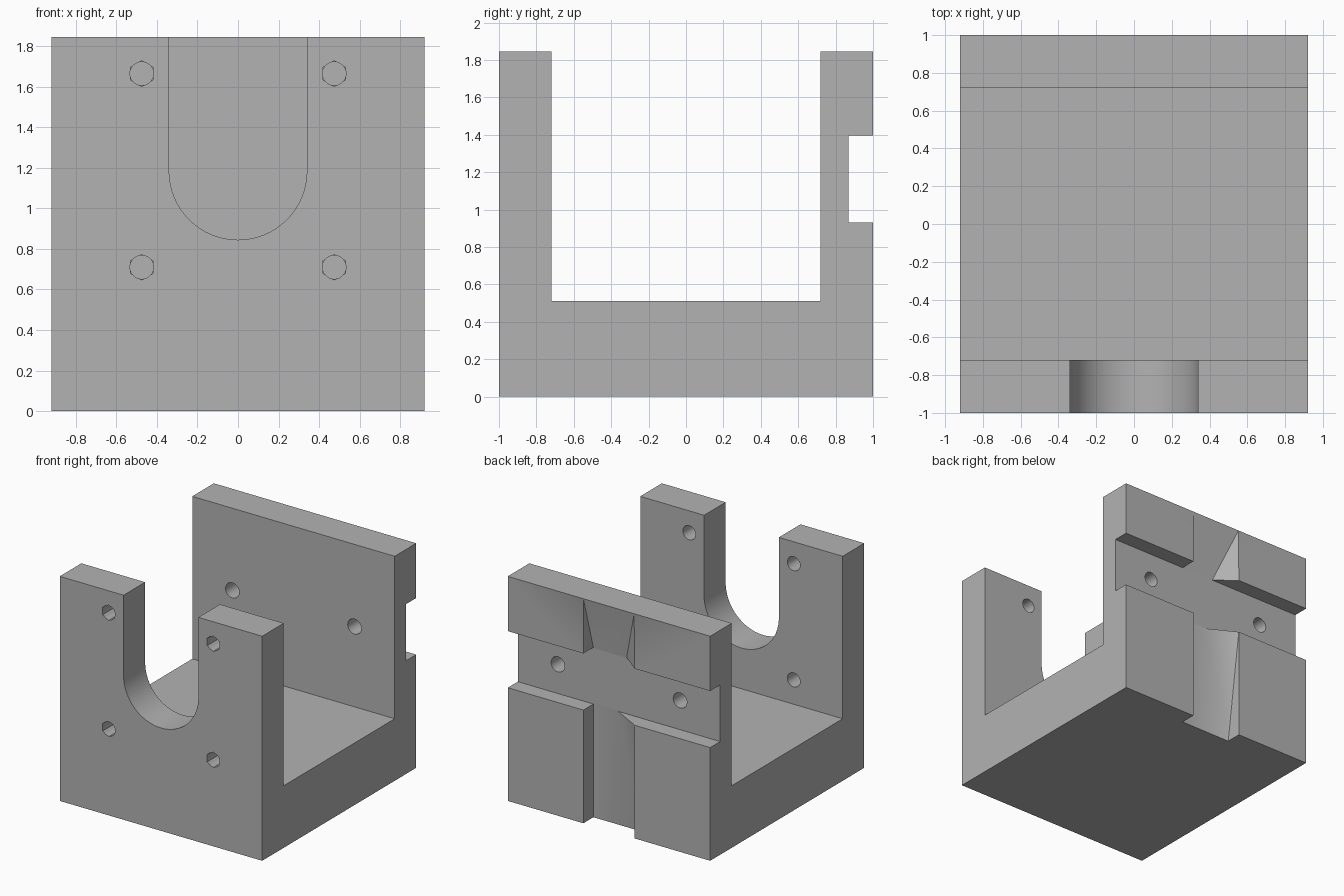
import bpy, bmesh
from math import sin, cos, pi, radians
from mathutils import Vector

cube = bpy.data.objects.get("Cube")
if cube:
    bpy.data.objects.remove(cube)

W, H = 0.92, 1.845            # half width, height
WALL = 0.72                   # inner face of both walls
SLOT_LOW, SLOT_HIGH = 0.93, 1.395
FLOOR = 0.87                  # floor of the rear grooves
G = 0.2325                    # half width of the rear vertical groove

grey = bpy.data.materials.new("plain_grey")
grey.use_nodes = True
colour = (0.45, 0.45, 0.45, 1)
grey.diffuse_color = colour
grey.node_tree.nodes["Principled BSDF"].inputs["Base Color"].default_value = colour


def add_object(name, bm):
    bmesh.ops.recalc_face_normals(bm, faces=bm.faces)
    mesh = bpy.data.meshes.new(name)
    bm.to_mesh(mesh)
    bm.free()
    mesh.materials.append(grey)
    obj = bpy.data.objects.new(name, mesh)
    bpy.context.collection.objects.link(obj)
    return obj


def hull(name, points):
    bm = bmesh.new()
    for p in points:
        bm.verts.new(p)
    result = bmesh.ops.convex_hull(bm, input=bm.verts)
    loose = {v for v in result["geom_interior"] + result["geom_unused"]
             if isinstance(v, bmesh.types.BMVert) and not v.link_faces}
    bmesh.ops.delete(bm, geom=list(loose), context="VERTS")
    bmesh.ops.dissolve_limit(bm, angle_limit=0.001, verts=bm.verts, edges=bm.edges)
    return add_object(name, bm)


def ring(x, z, r, sides, y0, y1):
    """Points of a prism along y; the first corner points up."""
    return [(x + r * sin(2 * pi * i / sides), y, z + r * cos(2 * pi * i / sides))
            for i in range(sides) for y in (y0, y1)]


def shifted(points, offset):
    return points + [tuple(Vector(p) + Vector(offset)) for p in points]


def cut(cutter):
    cutter.hide_render = True
    mod = body.modifiers.new("cut", "BOOLEAN")
    mod.operation = "DIFFERENCE"
    mod.solver = "EXACT"
    mod.object = cutter
    bpy.ops.object.modifier_apply(modifier=mod.name)
    bpy.data.objects.remove(cutter)


# Body: side profile with the rear cross slot, extruded along x
profile = [(-1, 0), (1, 0), (1, SLOT_LOW), (FLOOR, SLOT_LOW), (FLOOR, SLOT_HIGH),
           (1, SLOT_HIGH), (1, H), (WALL, H), (WALL, 0.51), (-WALL, 0.51),
           (-WALL, H), (-1, H)]
bm = bmesh.new()
side = bm.faces.new([bm.verts.new((-W, y, z)) for y, z in profile])
extruded = bmesh.ops.extrude_face_region(bm, geom=[side])["geom"]
bmesh.ops.translate(bm, vec=(2 * W, 0, 0),
                    verts=[v for v in extruded if isinstance(v, bmesh.types.BMVert)])
body = add_object("mounting_bracket", bm)
bpy.context.view_layer.objects.active = body
body.select_set(True)

# Round-bottomed opening in the front wall
cut(hull("front_opening", shifted(ring(0, 1.185, 0.34, 64, -1.1, -0.6), (0, 0, 1))))

# Front bolt holes with hexagonal sockets
for x in (-0.475, 0.475):
    for z in (0.71, 1.665):
        cut(hull("bolt_hole", ring(x, z, 0.058, 32, -1.1, -0.6)))
        cut(hull("hex_socket", ring(x, z, 0.063, 6, -1.1, -0.86)))

# Rear wall holes
for x in (-0.555, 0.555):
    cut(hull("rear_hole", ring(x, 1.17, 0.062, 32, 0.6, 1.1)))

# Lower vertical groove, its floor rising to one upper corner
low = [(G, FLOOR, -0.01), (-G, FLOOR, -0.01)]
edge = shifted([(G, FLOOR, SLOT_LOW), (0.01, FLOOR, SLOT_LOW), (-G, 1, SLOT_LOW)],
               (0, 0, 0.01))
cut(hull("lower_groove", shifted(low + edge, (0, 0.2, 0))))

# Upper vertical groove, its floor sloping out to the top edge
top = [(G, 1.003, H + 0.01), (-G, 1.003, H + 0.01)]
edge = shifted([(G, FLOOR, SLOT_HIGH), (-0.07, FLOOR, SLOT_HIGH), (-G, 1, SLOT_HIGH)],
               (0, 0, -0.01))
cut(hull("upper_groove", shifted(top + edge, (0, 0.2, 0))))

bpy.ops.object.shade_smooth_by_angle(angle=radians(30))
